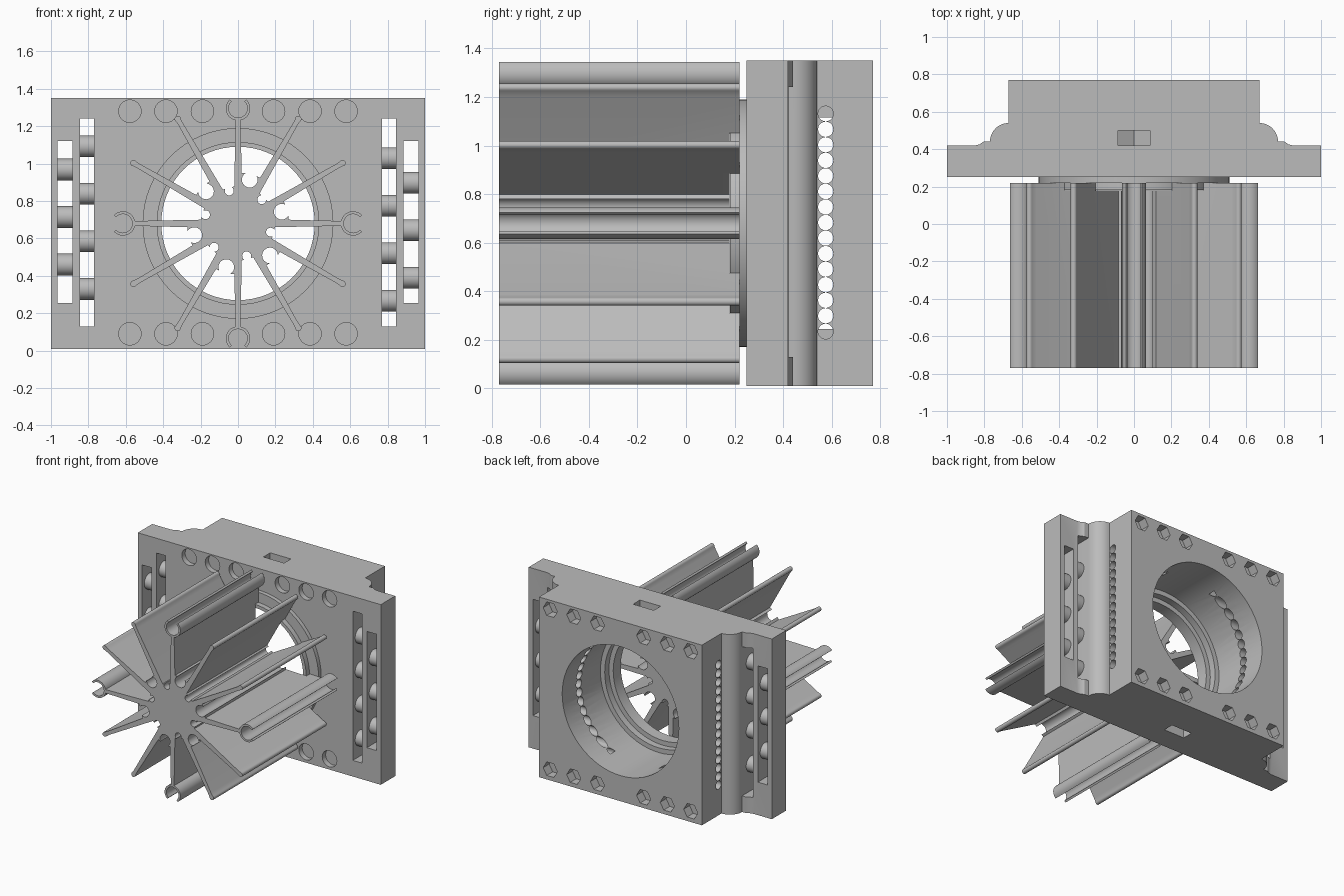
import bpy, bmesh
from math import sin, cos, pi, radians, asin, degrees

if "Cube" in bpy.data.objects:
    bpy.data.objects.remove(bpy.data.objects["Cube"])

CZ = 0.68          # height of the central axis
grey = bpy.data.materials.new("light grey metal")
grey.use_nodes = True
grey.diffuse_color = (0.5, 0.5, 0.5, 1)
grey.node_tree.nodes["Principled BSDF"].inputs["Base Color"].default_value = (0.5, 0.5, 0.5, 1)


def along_x(p, q, t): return (t, p, q)
def along_y(p, q, t): return (p, t, q)
def along_z(p, q, t): return (p, q, t)


def arc(cx, cy, r, a0, a1, n):
    """Points on an arc, angles in degrees, both ends included."""
    return [(cx + r * cos(radians(a0 + (a1 - a0) * i / n)),
             cy + r * sin(radians(a0 + (a1 - a0) * i / n))) for i in range(n + 1)]


def circle(cx, cy, r, n=32, start=0):
    return arc(cx, cy, r, start, start + 360, n)[:-1]


def rect(x0, x1, y0, y1):
    return [(x0, y0), (x1, y0), (x1, y1), (x0, y1)]


def prism(bm, pts, axis, lo, hi):
    a = [bm.verts.new(axis(p, q, lo)) for p, q in pts]
    b = [bm.verts.new(axis(p, q, hi)) for p, q in pts]
    bm.faces.new(a)
    bm.faces.new(b[::-1])
    n = len(pts)
    for i in range(n):
        j = (i + 1) % n
        bm.faces.new((a[j], a[i], b[i], b[j]))


def finish(bm, name):
    bmesh.ops.recalc_face_normals(bm, faces=bm.faces)
    mesh = bpy.data.meshes.new(name)
    bm.to_mesh(mesh)
    bm.free()
    mesh.materials.append(grey)
    ob = bpy.data.objects.new(name, mesh)
    bpy.context.collection.objects.link(ob)
    return ob


def cut(ob, cutter):
    """Subtract the cutter, keep the result and drop the cutter."""
    mod = ob.modifiers.new("cut", 'BOOLEAN')
    mod.operation, mod.solver, mod.object = 'DIFFERENCE', 'EXACT', cutter
    cutter.hide_render = True
    deps = bpy.context.evaluated_depsgraph_get()
    mesh = bpy.data.meshes.new_from_object(ob.evaluated_get(deps))
    ob.modifiers.clear()
    ob.data = mesh
    bpy.data.objects.remove(cutter)


def smooth(ob):
    bpy.ops.object.select_all(action='DESELECT')
    ob.select_set(True)
    bpy.context.view_layer.objects.active = ob
    bpy.ops.object.shade_smooth_by_angle(angle=radians(30))


# Mounting block: stepped profile with rounded shoulders
half = [(1, 0.25), (1, 0.42), (0.85, 0.42), (0.825, 0.426), (0.805, 0.44)]
half += arc(0.67, 0.44, 0.1, 0, 80, 10) + [(0.67, 0.54), (0.67, 0.77)]
bm = bmesh.new()
prism(bm, half + [(-x, y) for x, y in reversed(half)], along_z, 0.01, 1.35)
block = finish(bm, "mounting_block")

# Main bore
bm = bmesh.new()
prism(bm, circle(0, CZ, 0.48, 64), along_y, 0.1, 0.9)
cut(block, finish(bm, "bore_cutter"))

# Bolt holes, hex pockets, side slots, cross holes and nut pockets
bm = bmesh.new()
for side in (-1, 1):
    for x in (0.19, 0.385, 0.578):
        for z in (0.09, 1.28):
            prism(bm, circle(side * x, z, 0.06), along_y, 0.2, 0.29)
            prism(bm, circle(side * x, z, 0.058, 6), along_y, 0.70, 0.85)
    for x0, x1, z0, z1 in ((0.77, 0.845, 0.13, 1.24), (0.885, 0.965, 0.255, 1.12)):
        prism(bm, rect(side * x0, side * x1, z0, z1), along_y, 0.1, 0.6)
    for i in range(15):
        prism(bm, circle(0.575, 0.235 + 0.064 * i, 0.0315, 20), along_x, side * 0.2, side * 0.8)
    zc = CZ + side * 0.67
    nut = [(-0.085, zc + side * 0.1), (0.085, zc + side * 0.1), (0.085, zc - side * 0.08),
           (0, zc - side * 0.13), (-0.085, zc - side * 0.08)]
    prism(bm, nut, along_y, 0.42, 0.5)
cut(block, finish(bm, "hole_cutter"))
smooth(block)

# Round bars crossing the side slots, staggered between the two rows
rows = {"left_inner": (0.765, 0.85, 0.267, 4), "left_outer": (0.88, 0.97, 0.39, 3),
        "right_inner": (-0.85, -0.765, 0.33, 4), "right_outer": (-0.97, -0.88, 0.46, 3)}
for name, (x0, x1, z, count) in rows.items():
    bm = bmesh.new()
    for i in range(count):
        prism(bm, circle(0.335, z + 0.254 * i, 0.058), along_x, x0, x1)
    smooth(finish(bm, name + "_slot_bars"))

# Stepped collar between block and heat sink
profile = [(0.41, 0.182), (0.435, 0.182), (0.435, 0.22), (0.51, 0.22), (0.51, 0.255),
           (0.485, 0.255), (0.485, 0.32), (0.445, 0.32), (0.445, 0.27), (0.41, 0.27)]
bm = bmesh.new()
N = 64
rings = [[bm.verts.new((r * cos(2 * pi * i / N), y, CZ + r * sin(2 * pi * i / N)))
          for r, y in profile] for i in range(N)]
for i in range(N):
    a, b = rings[i], rings[(i + 1) % N]
    for j in range(len(profile)):
        k = (j + 1) % len(profile)
        bm.faces.new((a[j], a[k], b[k], b[j]))
smooth(finish(bm, "collar"))


# Heat sink: one outline of twelve fins with screw channels between them
def turned(pts, deg):
    c, s = cos(radians(deg)), sin(radians(deg))
    return [(u * c - v * s, CZ + u * s + v * c) for u, v in pts]


outline = []
for k in range(12):
    root = {True: 0.27, False: 0.198}
    big = k % 2 == 0          # wide channel after even fins
    if k % 3 == 0:            # fin ending in an open tube
        t = 0.013
        d = degrees(asin(t / 0.065))
        tip = arc(0.615, 0, 0.065, 180 + d, 318, 14)
        tip += arc(0.615, 0, 0.05, 318, 42, 24)
        tip += arc(0.615, 0, 0.065, 42, 180 - d, 14)
    else:                     # plain fin with a rounded end
        tip = [(0.61, -0.013)] + arc(0.645, 0, 0.017, -120, 120, 10) + [(0.61, 0.013)]
    fin = [(root[not big], -0.02)] + tip + [(root[big], 0.02)]
    outline += turned(fin, 30 * k)
    centre, r = (0.242, 0.042) if big else (0.18, 0.024)
    outline += turned(arc(centre, 0, r, -48, -312, 18), 30 * k + 15)

bm = bmesh.new()
prism(bm, outline, along_y, -0.77, 0.22)
sink = finish(bm, "heat_sink")
bm = bmesh.new()
prism(bm, circle(0, CZ, 0.438, 64), along_y, 0.18, 0.4)
cut(sink, finish(bm, "seat_cutter"))
smooth(sink)
